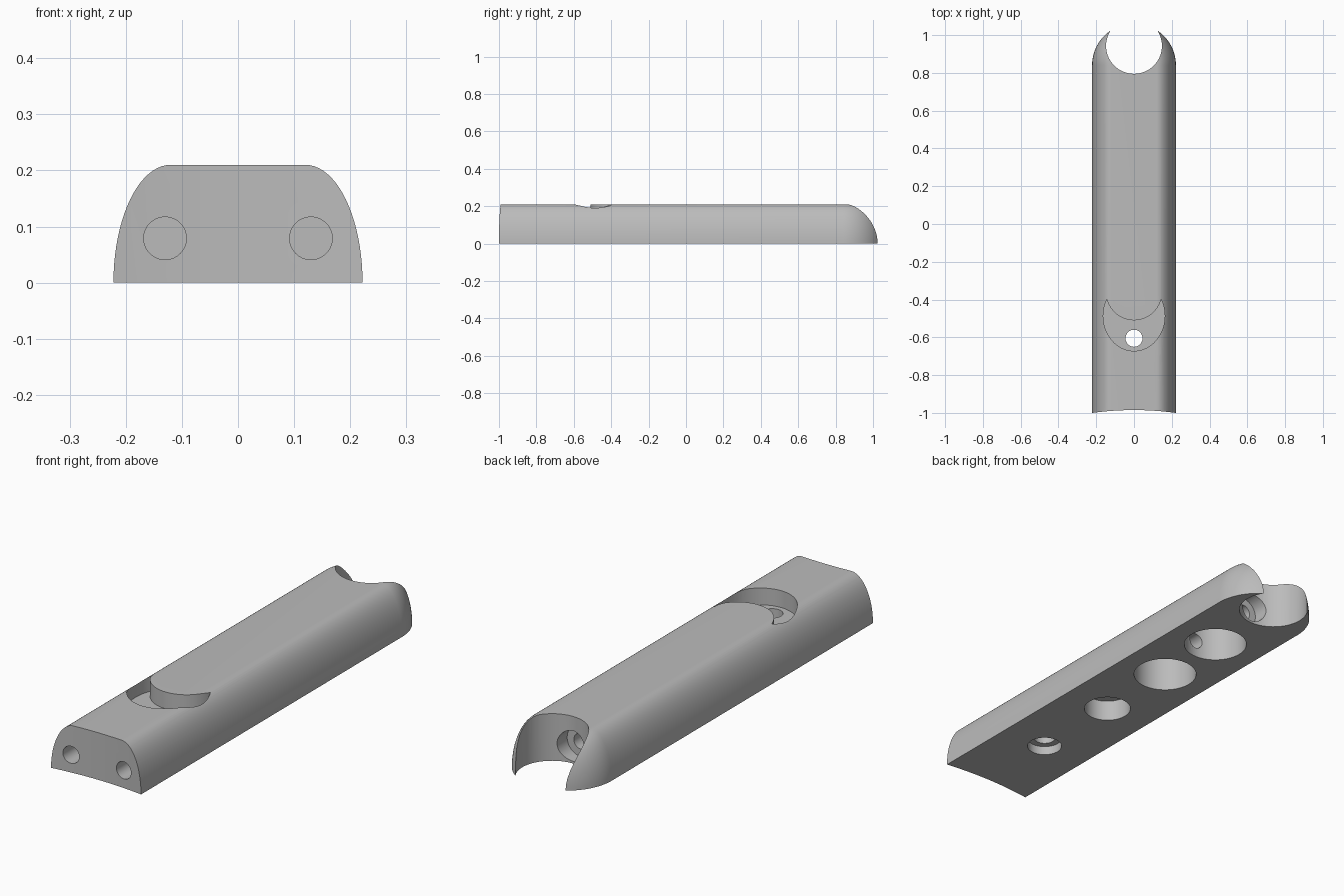
import bpy, bmesh, math
from mathutils import Matrix

cube = bpy.data.objects.get("Cube")
if cube:
    bpy.data.objects.remove(cube, do_unlink=True)

grey = bpy.data.materials.new("plain grey")
grey.use_nodes = True
grey.diffuse_color = (0.5, 0.5, 0.5, 1)
grey.node_tree.nodes["Principled BSDF"].inputs["Base Color"].default_value = (0.5, 0.5, 0.5, 1)


def make_object(name, bm):
    bmesh.ops.recalc_face_normals(bm, faces=bm.faces)
    mesh = bpy.data.meshes.new(name)
    bm.to_mesh(mesh)
    bm.free()
    mesh.materials.append(grey)
    obj = bpy.data.objects.new(name, mesh)
    bpy.context.collection.objects.link(obj)
    return obj


def rod(name, radius, start, end, segments=64, stretch=1.0):
    """Cylinder between two points on a z-aligned or y-aligned axis."""
    bm = bmesh.new()
    length = sum(abs(b - a) for a, b in zip(start, end))
    bmesh.ops.create_cone(bm, cap_ends=True, segments=segments,
                          radius1=radius, radius2=radius, depth=length)
    if start[1] != end[1]:
        turn = Matrix.Rotation(math.pi / 2, 4, "X")
    else:
        turn = Matrix.Diagonal((1, stretch, 1, 1))
    mid = [(a + b) / 2 for a, b in zip(start, end)]
    bm.transform(Matrix.Translation(mid) @ turn)
    return make_object(name, bm)


def upright(name, radius, y, low, high, **options):
    return rod(name, radius, (0, y, low), (0, y, high), **options)


def cut(target, cutter):
    mod = target.modifiers.new("cut", "BOOLEAN")
    mod.operation = "DIFFERENCE"
    mod.solver = "EXACT"
    mod.object = cutter
    bpy.context.view_layer.objects.active = target
    bpy.ops.object.modifier_apply(modifier=mod.name)
    bpy.data.objects.remove(cutter, do_unlink=True)


# Bar body: stacked outlines, elliptical flanks and a rounded back end
HEIGHT, FLAT, FLANK, BACK = 0.21, 0.12, 0.102, 0.84
LEVELS, ARC = 20, 64
bm = bmesh.new()
rings = []
for i in range(LEVELS + 1):
    a = math.pi / 2 * i / LEVELS
    w, z = FLAT + FLANK * math.cos(a), HEIGHT * math.sin(a)
    outline = [(w, -1.1)]
    outline += [(w * math.cos(math.pi * k / ARC), BACK + w * math.sin(math.pi * k / ARC))
                for k in range(ARC + 1)]
    outline.append((-w, -1.1))
    rings.append([bm.verts.new((x, y, z)) for x, y in outline])
for low, high in zip(rings, rings[1:]):
    for k in range(len(low)):
        n = (k + 1) % len(low)
        bm.faces.new((low[k], low[n], high[n], high[k]))
bm.faces.new(rings[0])
bm.faces.new(rings[-1])
body = make_object("bar_body", bm)

# Hollowed front face and back notch
cut(body, upright("front_hollow", 1.64, -2.625, -0.1, 0.4, segments=256))
cut(body, upright("back_notch", 0.148, 0.943, -0.1, 0.4))

# Crescent recess in the top
crescent = upright("crescent", 0.163, -0.487, 0.135, 0.3, stretch=1.135)
cut(crescent, upright("crescent_inner", 0.148, -0.362, 0.1, 0.4))
cut(body, crescent)

# Round pockets in the underside: radius, y, depth
for radius, y, depth in ((0.135, 0.55, 0.17), (0.135, 0.21, 0.17),
                         (0.1, -0.18, 0.095), (0.074, -0.605, 0.04)):
    cut(body, upright("pocket", radius, y, -0.1, depth))
cut(body, upright("through_hole", 0.045, -0.605, -0.1, 0.3))

# Stepped bore from the notch into the pockets
cut(body, rod("wide_bore", 0.068, (0, 0.74, 0.078), (0, 0.95, 0.078)))
cut(body, rod("narrow_bore", 0.035, (0, 0.25, 0.078), (0, 0.9, 0.078)))

# Paired front holes
for x in (-0.13, 0.13):
    cut(body, rod("front_hole", 0.038, (x, -1.2, 0.079), (x, -0.75, 0.079)))

bpy.ops.object.select_all(action="DESELECT")
body.select_set(True)
bpy.context.view_layer.objects.active = body
bpy.ops.object.shade_smooth_by_angle(angle=math.radians(30))
